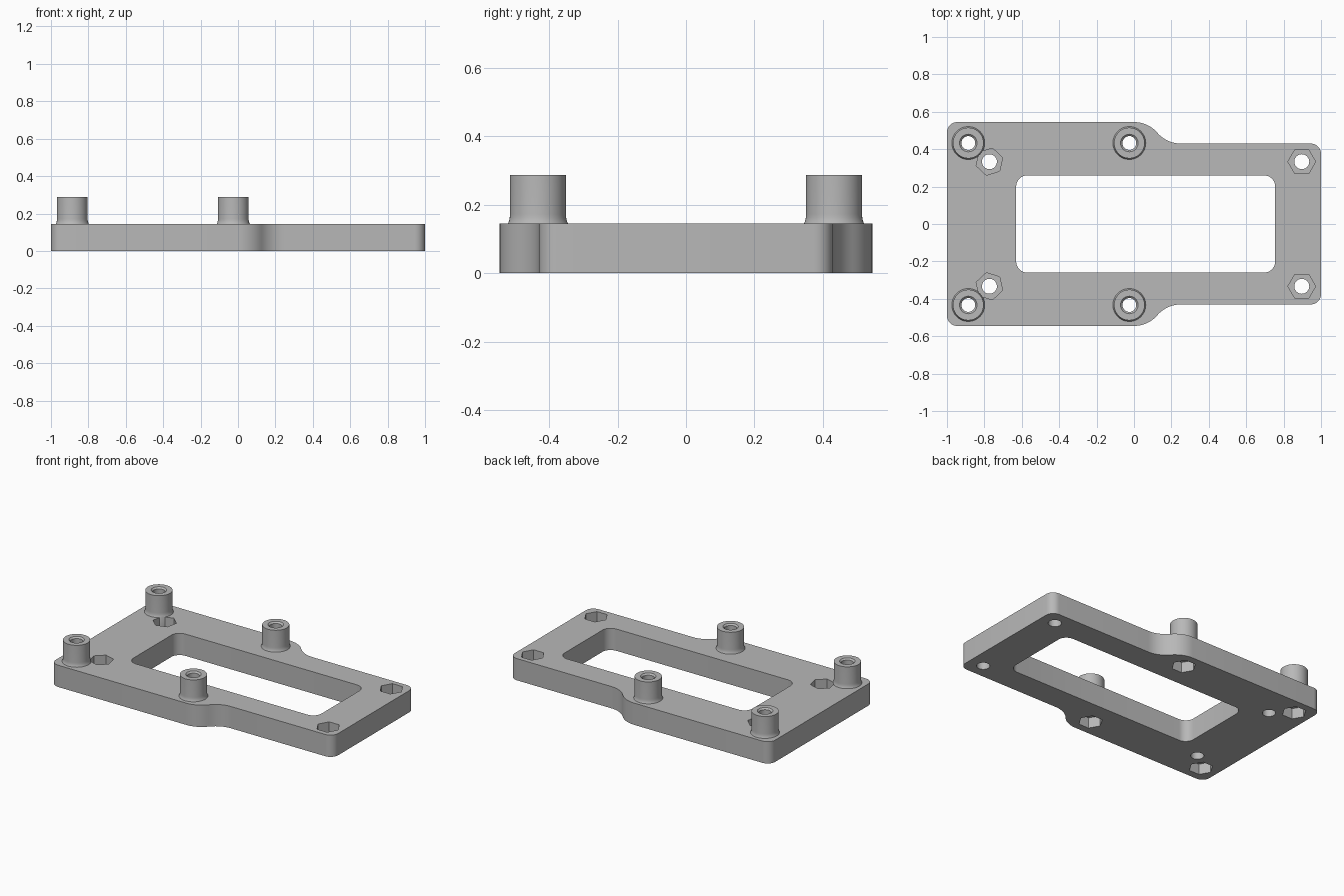
import bpy, bmesh
from math import sin, cos, pi, atan, radians

if "Cube" in bpy.data.objects:
    bpy.data.objects.remove(bpy.data.objects["Cube"])

T = 0.145            # plate thickness
POST_TOP = 0.288
POSTS = [(x, s * 0.433) for x in (-0.886, -0.025) for s in (1, -1)]

grey = bpy.data.materials.new("matte grey")
grey.use_nodes = True
colour = (0.48, 0.48, 0.48, 1)
grey.diffuse_color = colour
grey.node_tree.nodes["Principled BSDF"].inputs["Base Color"].default_value = colour


def finish(name, bm):
    bmesh.ops.recalc_face_normals(bm, faces=bm.faces)
    mesh = bpy.data.meshes.new(name)
    bm.to_mesh(mesh)
    bm.free()
    mesh.materials.append(grey)
    ob = bpy.data.objects.new(name, mesh)
    bpy.context.scene.collection.objects.link(ob)
    return ob


def prism(name, points, z0, z1):
    """Extrude an outline from z0 to z1."""
    bm = bmesh.new()
    face = bm.faces.new([bm.verts.new((x, y, z0)) for x, y in points])
    new = bmesh.ops.extrude_face_region(bm, geom=[face])["geom"]
    top = [v for v in new if isinstance(v, bmesh.types.BMVert)]
    bmesh.ops.translate(bm, verts=top, vec=(0, 0, z1 - z0))
    return finish(name, bm)


def lathe(name, centre, profile, sides=48, turn=0.0):
    """Solid of stacked rings, given as (radius, height)."""
    bm = bmesh.new()
    rings = [[bm.verts.new((centre[0] + r * cos(turn + 2 * pi * i / sides),
                            centre[1] + r * sin(turn + 2 * pi * i / sides), z))
              for i in range(sides)] for r, z in profile]
    for a, b in zip(rings, rings[1:]):
        for i in range(sides):
            j = (i + 1) % sides
            bm.faces.new((a[i], a[j], b[j], b[i]))
    bm.faces.new(rings[0][::-1])
    bm.faces.new(rings[-1])
    return finish(name, bm)


def arc(cx, cy, r, a0, a1, n=8):
    return [(cx + r * cos(a0 + (a1 - a0) * i / n),
             cy + r * sin(a0 + (a1 - a0) * i / n)) for i in range(n + 1)]


def combine(target, tool, operation):
    """Apply a boolean and discard the tool."""
    mod = target.modifiers.new(operation, "BOOLEAN")
    mod.object, mod.operation, mod.solver = tool, operation, "EXACT"
    graph = bpy.context.evaluated_depsgraph_get()
    mesh = bpy.data.meshes.new_from_object(target.evaluated_get(graph))
    target.modifiers.clear()
    target.data = mesh
    bpy.data.objects.remove(tool)


# Plate outline: upper half with an S-shaped shoulder, then mirrored
wide, narrow, run, r = 0.545, 0.43, 0.25, 0.055
sweep = 2 * atan((wide - narrow) / run)
R = run / (2 * sin(sweep))
half = arc(1 - r, narrow - r, r, 0, pi / 2)
half += arc(run, narrow + R, R, -pi / 2, -pi / 2 - sweep, 10)
half += arc(0, wide - R, R, pi / 2 - sweep, pi / 2, 10)[1:]
half += arc(-1 + r, wide - r, r, pi / 2, pi)
plate = prism("mounting_plate", half + [(x, -y) for x, y in reversed(half)], 0, T)

# Central window
x0, x1, h, c = -0.63, 0.755, 0.26, 0.06
window = (arc(x1 - c, h - c, c, 0, pi / 2) + arc(x0 + c, h - c, c, pi / 2, pi)
          + arc(x0 + c, c - h, c, pi, 1.5 * pi) + arc(x1 - c, c - h, c, 1.5 * pi, 2 * pi))
combine(plate, prism("window_cutter", window, -0.1, T + 0.1), "DIFFERENCE")

# Nut pockets from above, with screw holes through the plate
for x, turn in ((0.897, 0), (-0.773, radians(17))):
    for s in (1, -1):
        at = (x, s * 0.333)
        combine(plate, lathe("nut_cutter", at, [(0.074, 0.07), (0.074, T + 0.1)],
                             6, s * turn), "DIFFERENCE")
        combine(plate, lathe("hole_cutter", at, [(0.04, -0.1), (0.04, T)], 32),
                "DIFFERENCE")

# Standoff posts with a small fillet at the foot
for at in POSTS:
    foot = [(0.088, 0.02), (0.088, T), (0.0845, T + 0.008), (0.0825, T + 0.018),
            (0.082, T + 0.028), (0.082, POST_TOP)]
    combine(plate, lathe("post", at, foot), "UNION")

# Bores through the posts, chamfered on top, with nut pockets underneath
for at in POSTS:
    bore = [(0.037, -0.1), (0.037, POST_TOP - 0.01), (0.047, POST_TOP),
            (0.047, POST_TOP + 0.1)]
    combine(plate, lathe("bore_cutter", at, bore, 32), "DIFFERENCE")
    combine(plate, lathe("under_nut_cutter", at, [(0.074, -0.1), (0.074, 0.07)], 6),
            "DIFFERENCE")

# Smooth the round walls, keep the edges sharp
bpy.ops.object.select_all(action="DESELECT")
plate.select_set(True)
bpy.context.view_layer.objects.active = plate
bpy.ops.object.shade_smooth_by_angle(angle=radians(30))
